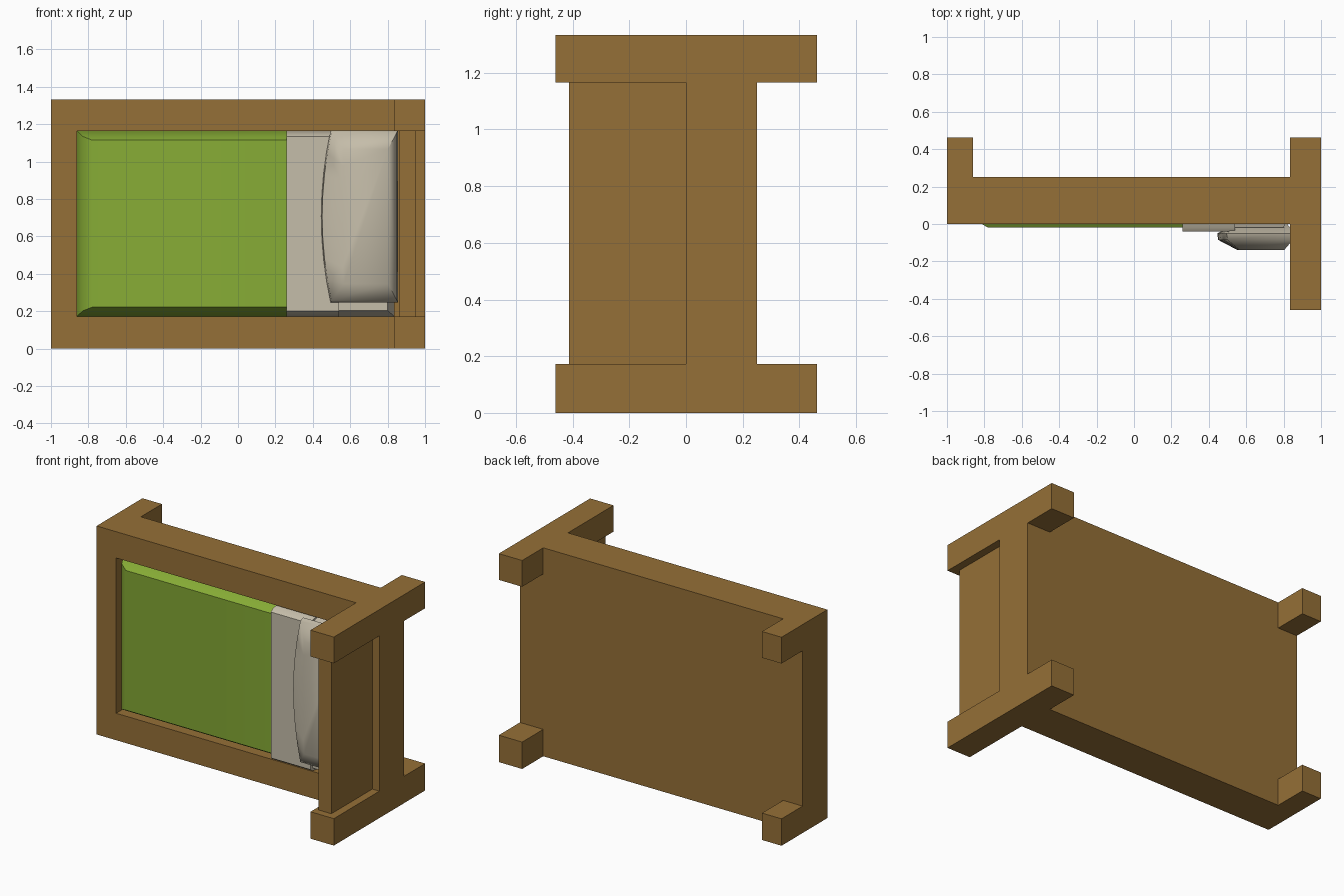
import bpy, bmesh
from math import radians

cube = bpy.data.objects.get("Cube")
if cube:
    bpy.data.objects.remove(cube, do_unlink=True)


def make_material(name, rgb):
    m = bpy.data.materials.new(name)
    m.use_nodes = True
    m.diffuse_color = (*rgb, 1)
    m.node_tree.nodes["Principled BSDF"].inputs["Base Color"].default_value = (*rgb, 1)
    return m


WOOD = make_material("warm wood", (0.30, 0.16, 0.038))
GREEN = make_material("green blanket", (0.24, 0.41, 0.036))
LINEN = make_material("cream linen", (0.56, 0.51, 0.40))


def loft(name, rings, mat, smooth=None):
    """Skin a stack of equal-length point rings and cap both ends."""
    bm = bmesh.new()
    loops = [[bm.verts.new(p) for p in ring] for ring in rings]
    for a, b in zip(loops, loops[1:]):
        for i in range(len(a)):
            j = (i + 1) % len(a)
            bm.faces.new((a[i], a[j], b[j], b[i]))
    bm.faces.new(loops[0])
    bm.faces.new(loops[-1])
    bmesh.ops.recalc_face_normals(bm, faces=bm.faces)
    mesh = bpy.data.meshes.new(name)
    bm.to_mesh(mesh)
    bm.free()
    mesh.materials.append(mat)
    ob = bpy.data.objects.new(name, mesh)
    bpy.context.collection.objects.link(ob)
    if smooth:
        bpy.ops.object.select_all(action='DESELECT')
        ob.select_set(True)
        bpy.context.view_layer.objects.active = ob
        bpy.ops.object.shade_smooth_by_angle(angle=radians(smooth))
    return ob


def rect(x0, x1, z0, z1, y):
    return [(x0, y, z0), (x1, y, z0), (x1, y, z1), (x0, y, z1)]


def box(name, x0, x1, y0, y1, z0, z1, mat=WOOD):
    return loft(name, [rect(x0, x1, z0, z1, y) for y in (y0, y1)], mat)


H = 1.333          # overall height
LOW, HIGH = 0.172, 1.165   # inner edges of the side rails
MID = (LOW + HIGH) / 2

# Bed frame: a slab with a recess for the mattress
outer = (-1, 1, 0, H)
inner = (-0.862, 0.835, LOW, HIGH)
loft("bed_frame", [rect(*outer, 0.25), rect(*outer, 0),
                   rect(*inner, 0), rect(*inner, 0.2)], WOOD)

# Legs, head posts and headboard
for side, z0, z1 in (("right", 0, LOW), ("left", HIGH, H)):
    box("foot_leg_" + side, -1, -0.862, 0.25, 0.463, z0, z1)
    box("head_leg_" + side, 0.835, 1, 0.25, 0.463, z0, z1)
    box("head_post_" + side, 0.835, 1, -0.46, 0, z0, z1)
box("headboard", 0.86, 0.95, -0.413, 0, LOW, HIGH)

# Blanket, rounded off at the foot end
loft("blanket", [rect(-0.862, 0.26, LOW, HIGH, 0.16),
                 rect(-0.862, 0.26, LOW, HIGH, 0.08),
                 rect(-0.83, 0.26, LOW + 0.03, HIGH - 0.03, 0.01),
                 rect(-0.78, 0.26, LOW + 0.05, HIGH - 0.05, -0.02)], GREEN, 35)

# Folded sheet and the bare mattress under the pillow
loft("folded_sheet", [rect(0.26, 0.54, LOW, HIGH, 0.16),
                      rect(0.26, 0.54, LOW, HIGH, 0.06),
                      rect(0.26, 0.54, LOW + 0.015, HIGH - 0.015, -0.02),
                      rect(0.26, 0.54, LOW + 0.03, HIGH - 0.03, -0.04)], LINEN, 30)
loft("mattress_head", [rect(0.54, 0.835, LOW, HIGH, 0.16),
                       rect(0.54, 0.835, LOW, HIGH, 0.08),
                       rect(0.54, 0.80, LOW + 0.033, HIGH - 0.033, -0.02)], LINEN)


def pillow_ring(x0, x1, half, y, bulge):
    """Rectangle whose foot-side edge bows outward."""
    ring = [(x1, y, MID_P - half), (x1, y, MID_P + half)]
    for i in range(9):
        t = 1 - i / 4
        ring.append((x0 - bulge * (1 - t * t), y, MID_P + half * t))
    return ring


# Pillow: widest at a rim partway up, flat on top
MID_P = 0.707
loft("pillow", [pillow_ring(0.56, 0.82, 0.36, 0.0, 0.02),
                pillow_ring(0.495, 0.855, 0.46, -0.05, 0.05),
                pillow_ring(0.50, 0.85, 0.45, -0.085, 0.05),
                pillow_ring(0.565, 0.802, 0.36, -0.14, 0.01)], LINEN, 50)
